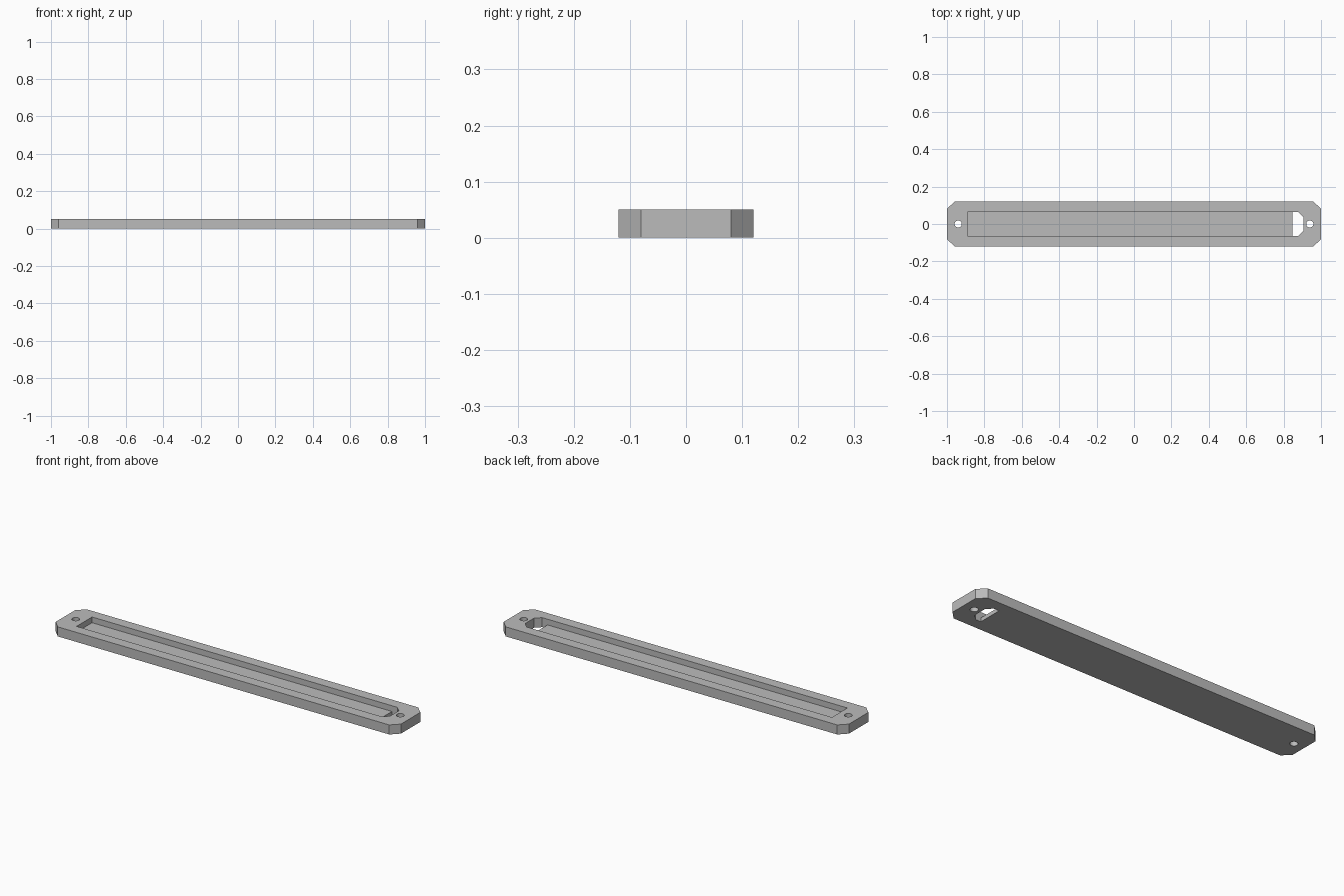
import bpy
import bmesh
import math

cube = bpy.data.objects.get("Cube")
if cube:
    bpy.data.objects.remove(cube, do_unlink=True)

LENGTH, WIDTH, HEIGHT = 2.0, 0.24, 0.05
FLOOR = 0.02      # height of the groove floor
GROOVE = 0.064    # half width of the groove

grey = bpy.data.materials.new("plain grey")
grey.use_nodes = True
colour = (0.5, 0.5, 0.5, 1)
grey.diffuse_color = colour
grey.node_tree.nodes["Principled BSDF"].inputs["Base Color"].default_value = colour


def prism(name, outline, z0, z1):
    """Extrude a flat outline from z0 up to z1."""
    bm = bmesh.new()
    face = bm.faces.new([bm.verts.new((x, y, z0)) for x, y in outline])
    top = bmesh.ops.extrude_face_region(bm, geom=[face])["geom"]
    verts = [v for v in top if isinstance(v, bmesh.types.BMVert)]
    bmesh.ops.translate(bm, verts=verts, vec=(0, 0, z1 - z0))
    bmesh.ops.recalc_face_normals(bm, faces=bm.faces)
    mesh = bpy.data.meshes.new(name)
    bm.to_mesh(mesh)
    bm.free()
    mesh.materials.append(grey)
    obj = bpy.data.objects.new(name, mesh)
    bpy.context.collection.objects.link(obj)
    return obj


def slot(x0, x1, half, cut_left, cut_right):
    """Rectangle whose left and right corners are cut at 45 degrees."""
    upper = [(x1, half - cut_right), (x1 - cut_right, half)] if cut_right else [(x1, half)]
    upper += [(x0 + cut_left, half), (x0, half - cut_left)] if cut_left else [(x0, half)]
    return upper + [(x, -y) for x, y in reversed(upper)]


def circle(x, radius, sides=24):
    angles = [2 * math.pi * i / sides for i in range(sides)]
    return [(x + radius * math.cos(a), radius * math.sin(a)) for a in angles]


# Bar with cut corners
bar = prism("bar", slot(-LENGTH / 2, LENGTH / 2, WIDTH / 2, 0.04, 0.04), 0, HEIGHT)

# Groove, the opening at its left end, and the two screw holes
cutters = [
    prism("groove_cutter", slot(-0.89, 0.906, GROOVE, 0, 0.028), FLOOR, HEIGHT + 0.1),
    prism("opening_cutter", slot(0.847, 0.906, GROOVE, 0, 0.028), -0.1, HEIGHT + 0.05),
]
for side in (-1, 1):
    cutters.append(prism("screw_hole_cutter", circle(side * 0.94, 0.019), -0.1, HEIGHT + 0.1))

for cutter in cutters:
    cutter.hide_render = True
    mod = bar.modifiers.new(cutter.name, "BOOLEAN")
    mod.operation = "DIFFERENCE"
    mod.solver = "EXACT"
    mod.object = cutter

# Bake the cuts into the bar and drop the cutters
graph = bpy.context.evaluated_depsgraph_get()
cut_mesh = bpy.data.meshes.new_from_object(bar.evaluated_get(graph))
bar.modifiers.clear()
bar.data = cut_mesh
for cutter in cutters:
    bpy.data.objects.remove(cutter, do_unlink=True)
